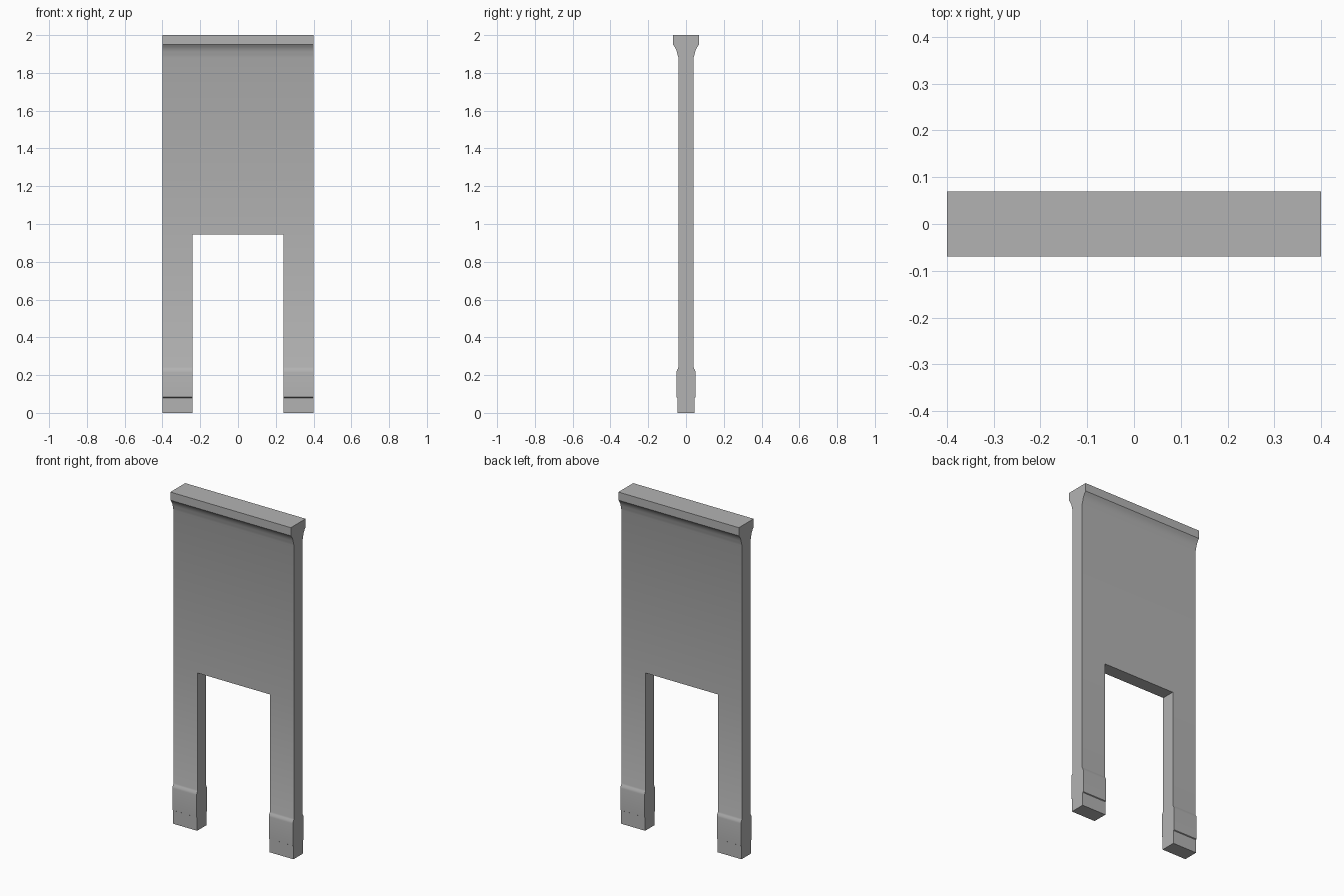
import bpy, bmesh, math

cube = bpy.data.objects.get("Cube")
if cube:
    bpy.data.objects.remove(cube, do_unlink=True)

grey = bpy.data.materials.new("plain grey")
grey.use_nodes = True
colour = (0.45, 0.45, 0.45, 1)
grey.diffuse_color = colour
grey.node_tree.nodes["Principled BSDF"].inputs["Base Color"].default_value = colour


def extrude_profile(name, half, x0, x1):
    """Mirror a (half depth, height) outline in y and extrude it along x."""
    outline = half + [(-y, z) for y, z in reversed(half)]
    bm = bmesh.new()
    face = bm.faces.new([bm.verts.new((x0, y, z)) for y, z in outline])
    ext = bmesh.ops.extrude_face_region(bm, geom=[face])
    moved = [v for v in ext["geom"] if isinstance(v, bmesh.types.BMVert)]
    bmesh.ops.translate(bm, verts=moved, vec=(x1 - x0, 0, 0))
    bmesh.ops.recalc_face_normals(bm, faces=bm.faces)
    mesh = bpy.data.meshes.new(name)
    bm.to_mesh(mesh)
    bm.free()
    mesh.materials.append(grey)
    obj = bpy.data.objects.new(name, mesh)
    bpy.context.collection.objects.link(obj)
    bpy.ops.object.select_all(action="DESELECT")
    obj.select_set(True)
    bpy.context.view_layer.objects.active = obj
    bpy.ops.object.shade_smooth_by_angle(angle=math.radians(30))
    return obj


WIDTH, INNER, SPLIT, DEPTH = 0.4, 0.24, 0.945, 0.04

# Upper panel with flared cap moulding
cove = [(DEPTH, 1.88), (0.045, 1.895), (0.048, 1.91), (0.053, 1.925),
        (0.06, 1.938), (0.07, 1.951)]
extrude_profile("panel_and_cap", [(DEPTH, SPLIT)] + cove + [(0.07, 2.0)],
                -WIDTH, WIDTH)

# Two legs with thickened feet
foot = [(0.045, 0), (0.045, 0.08), (0.05, 0.083), (0.05, 0.215),
        (0.048, 0.226), (0.043, 0.234), (DEPTH, 0.242)]
for name, side in (("left_leg", 1), ("right_leg", -1)):
    extrude_profile(name, foot + [(DEPTH, SPLIT)], side * INNER, side * WIDTH)
